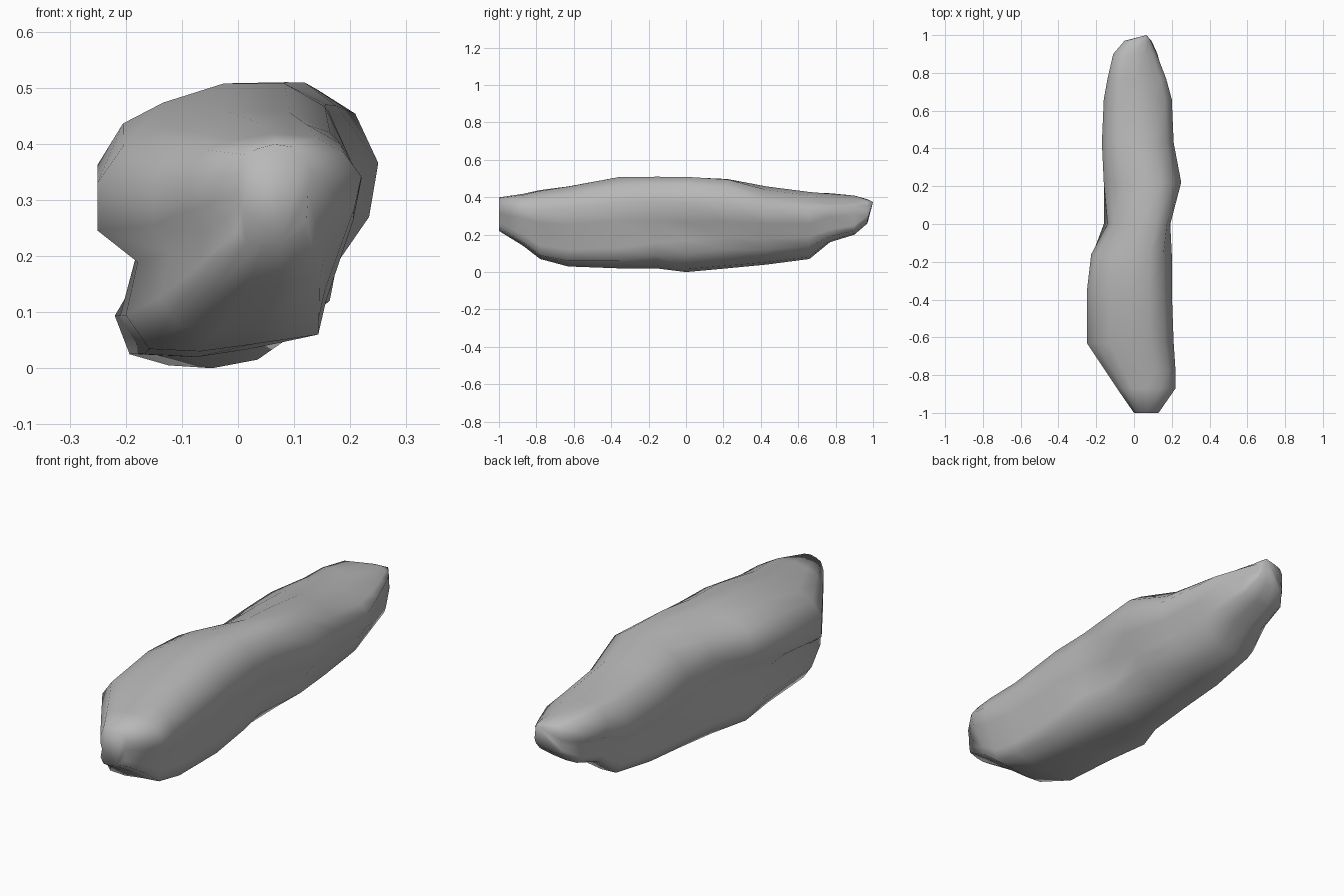
import bpy
import bmesh
from mathutils import Vector

default_cube = bpy.data.objects.get("Cube")
if default_cube:
    bpy.data.objects.remove(default_cube, do_unlink=True)

# Stone colour
stone = bpy.data.materials.new("grey_stone")
stone.use_nodes = True
grey = (0.48, 0.48, 0.48, 1)
stone.diffuse_color = grey
stone.node_tree.nodes["Principled BSDF"].inputs["Base Color"].default_value = grey

# Stations in hundredths, front to back:
# y, upper left/right extent, lower left/right extent, bottom, top,
# height of the lower right corner, sideways lean of the crown
STATIONS = [
    (-100, 0, 13, 0, 12, 22, 40, 24, 0),
    (-87, -9, 22, -7, 15, 14, 42, 16, 0),
    (-78, -15, 22, -14, 15, 7, 44, 9, 2),
    (-63, -25, 21, -20, 15, 3, 46, 6, 4),
    (-36, -25, 20, -21, 15, 2, 51, 6, 5),
    (-16, -24, 20, -24, 15, 2, 51, 9, 6),
    (0, -14, 21, -16, 14, 0, 51, 10, 6),
    (22, -16, 25, -16, 17, 2, 50, 12, 4),
    (43, -17, 21, -16, 15, 4, 46, 12, -3),
    (66, -16, 20, -14, 14, 7, 43, 14, -4),
    (77, -14, 17, -12, 14, 16, 42, 19, -6),
    (90, -11, 12, -10, 12, 20, 41, 22, -4),
    (97, -5, 9, -5, 9, 26, 39, 28, 0),
]

# Cross-section outline: (band, sideways fraction, height fraction)
OUTLINE = [
    ("crown", 0.5, 0.995), ("crown", 0.74, 0.97), ("crown", 0.9, 0.87),
    ("upper", 1.0, 0.72), ("upper", 0.96, 0.52),
    ("corner", 1.02, 0.14), ("corner", 0.98, 0.0),
    ("lower", 0.65, 0.03), ("lower", 0.38, 0.0), ("lower", 0.12, 0.01),
    ("lower", 0.0, 0.15), ("lower", 0.06, 0.37),
    ("upper", 0.0, 0.5), ("upper", 0.0, 0.7),
    ("crown", 0.1, 0.89), ("crown", 0.26, 0.95),
]


def section(station):
    """Return the outline points of one slice through the boulder."""
    y, up_left, up_right, low_left, low_right, bottom, top, corner, lean = station
    points = []
    for band, side, height in OUTLINE:
        if band in ("crown", "upper"):
            x = up_left + (up_right - up_left) * side
        else:
            x = low_left + (low_right - low_left) * side
        base = corner if band == "corner" else bottom
        z = base + (top - bottom) * height
        if band == "crown":
            z += lean * (side - 0.5)
        points.append(Vector((x, y, z)) / 100)
    return points


def dent(bm, centre, radius, push):
    """Press a soft hollow into the surface."""
    for vert in bm.verts:
        distance = (vert.co - centre).length
        if distance < radius:
            vert.co += push * (1 - distance / radius)


# Loft the boulder through its sections
bm = bmesh.new()
rings = [[bm.verts.new(p) for p in section(s)] for s in STATIONS]
count = len(OUTLINE)
for near, far in zip(rings, rings[1:]):
    for i in range(count):
        j = (i + 1) % count
        bm.faces.new((near[i], near[j], far[j], far[i]))

# Flat front end and blunt back end
bm.faces.new(rings[0])
tip = bm.verts.new((0.065, 1.0, 0.375))
for i in range(count):
    bm.faces.new((rings[-1][i], rings[-1][(i + 1) % count], tip))

# Hollows on both flanks
dent(bm, Vector((0.18, 0.0, 0.23)), 0.2, Vector((-0.06, 0, 0)))
dent(bm, Vector((-0.22, -0.2, 0.22)), 0.18, Vector((0.08, 0, 0)))

bmesh.ops.recalc_face_normals(bm, faces=bm.faces)
mesh = bpy.data.meshes.new("boulder")
bm.to_mesh(mesh)
bm.free()
mesh.materials.append(stone)
for face in mesh.polygons:
    face.use_smooth = True
boulder = bpy.data.objects.new("boulder", mesh)
bpy.context.collection.objects.link(boulder)
